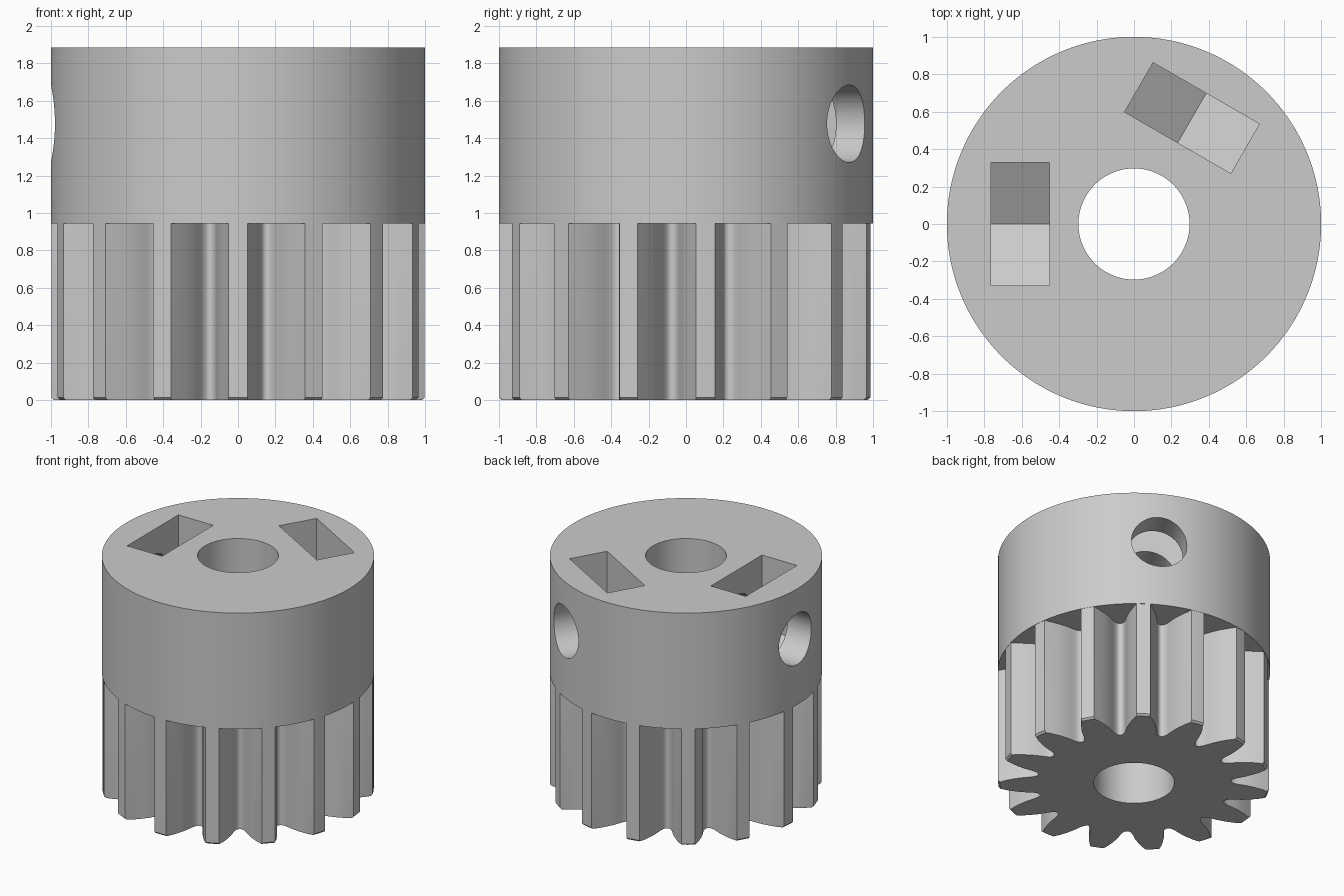
import bpy, bmesh
from math import radians, cos, sin, pi
from mathutils import Matrix, Vector

cube = bpy.data.objects.get("Cube")
if cube:
    bpy.data.objects.remove(cube)

TEETH = 15
SPLIT, TOP = 0.945, 1.885      # gear top, hub top
BORE = 0.297
HOLE_Z = 1.478

grey = bpy.data.materials.new("plain_grey")
grey.use_nodes = True
colour = (0.6, 0.6, 0.6, 1)
grey.diffuse_color = colour
grey.node_tree.nodes["Principled BSDF"].inputs["Base Color"].default_value = colour


def make_object(name, bm):
    bmesh.ops.recalc_face_normals(bm, faces=bm.faces)
    mesh = bpy.data.meshes.new(name)
    bm.to_mesh(mesh)
    bm.free()
    mesh.materials.append(grey)
    obj = bpy.data.objects.new(name, mesh)
    bpy.context.collection.objects.link(obj)
    return obj


def loft(name, rings):
    """Closed solid through matching rings of points."""
    bm = bmesh.new()
    loops = [[bm.verts.new(p) for p in ring] for ring in rings]
    n = len(loops[0])
    for a, b in zip(loops, loops[1:]):
        for i in range(n):
            j = (i + 1) % n
            bm.faces.new((a[i], a[j], b[j], b[i]))
    bm.faces.new(loops[0])
    bm.faces.new(loops[-1])
    return make_object(name, bm)


def cylinder(name, radius, z0, z1, segments=128):
    def ring(z):
        return [(radius * cos(2 * pi * i / segments), radius * sin(2 * pi * i / segments), z)
                for i in range(segments)]
    return loft(name, [ring(z0), ring(z1)])


def cut(target, cutter):
    cutter.hide_render = True
    mod = target.modifiers.new("cut", 'BOOLEAN')
    mod.operation, mod.solver, mod.object = 'DIFFERENCE', 'EXACT', cutter
    bpy.context.view_layer.objects.active = target
    bpy.ops.object.modifier_apply(modifier=mod.name)
    bpy.data.objects.remove(cutter)


# Toothed gear: half a tooth as (angle from tooth centre, radius), mirrored and repeated
half = [(2.9, 0.998), (4.4, 0.94), (6.0, 0.882), (7.3, 0.83), (8.3, 0.78),
        (8.8, 0.757), (9.4, 0.738), (10.2, 0.723), (11, 0.715), (12, 0.712)]
tooth = [(-a, r) for a, r in reversed(half[:-1])] + [(0, 0.998)] + half
outline = [(radians(-90 + k * 360 / TEETH + a), r) for k in range(TEETH) for a, r in tooth]


def gear_ring(z, limit):
    return [(min(r, limit) * cos(a), min(r, limit) * sin(a), z) for a, r in outline]


gear = loft("toothed_gear", [gear_ring(0, 0.984), gear_ring(0.014, 1), gear_ring(SPLIT, 1)])
cut(gear, cylinder("bore_cutter", BORE, -0.1, 2))

# Round hub with bore
hub = cylinder("hub", 1.0, SPLIT, TOP, 192)
cut(hub, cylinder("bore_cutter", BORE, 0.5, 2.2))

# Nut pockets with pointed floors, and radial screw holes reaching the bore
W = 0.328
section = [(-W, 2.1), (-W, HOLE_Z - 0.19), (0, HOLE_Z - 0.379), (W, HOLE_Z - 0.19), (W, 2.1)]
for angle, inner, outer, shift in ((180, 0.452, 0.765, 0), (60, 0.493, 0.798, 0.015)):
    turn = Matrix.Rotation(radians(angle), 4, 'Z')
    pocket = loft("pocket_cutter", [[turn @ Vector((x, y + shift, z)) for y, z in section]
                                    for x in (inner, outer)])
    cut(hub, pocket)
    hole = cylinder("screw_hole_cutter", 0.207, 0.1, 1.2, 64)
    hole.data.transform(turn @ Matrix.Translation((0, shift, HOLE_Z))
                        @ Matrix.Rotation(radians(90), 4, 'Y'))
    cut(hub, hole)

# Smooth round walls, keep edges sharp
for obj in (gear, hub):
    bpy.ops.object.select_all(action='DESELECT')
    obj.select_set(True)
    bpy.context.view_layer.objects.active = obj
    bpy.ops.object.shade_smooth_by_angle(angle=radians(30))
